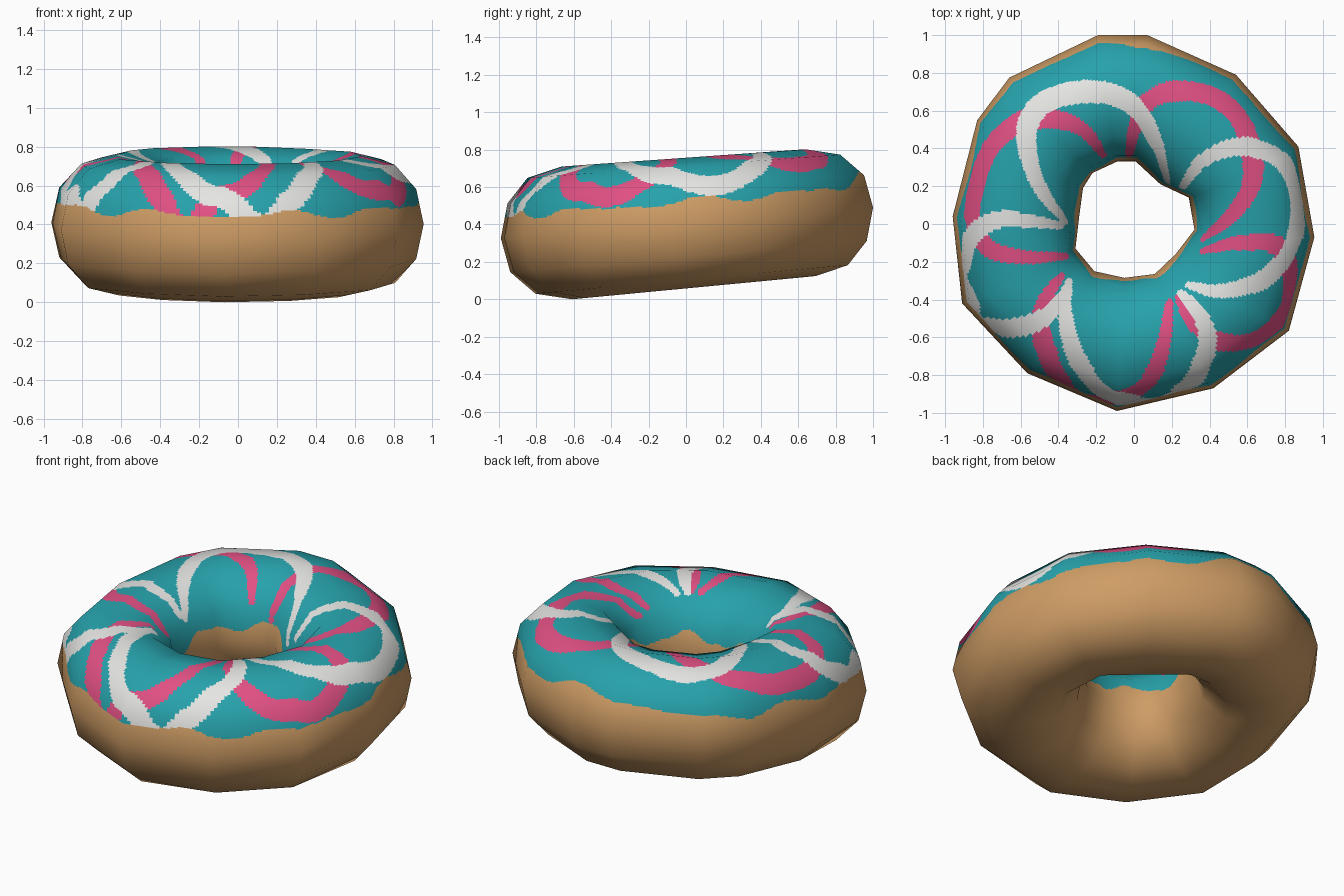
import bpy, math
from mathutils import Vector
from mathutils.bvhtree import BVHTree
from mathutils.kdtree import KDTree

if "Cube" in bpy.data.objects:
    bpy.data.objects.remove(bpy.data.objects["Cube"])

# Rings around the hole: outer x, outer y, inner x, inner y
RINGS = [(-.91, -.42, -.31, -.13), (-.565, -.79, -.21, -.25), (-.09, -.99, -.05, -.285),
         (.42, -.87, .11, -.265), (.82, -.565, .22, -.16), (.955, -.07, .32, -.03),
         (.87, .41, .29, .14), (.54, .79, .14, .21), (.07, 1.0, .01, .33),
         (-.19, 1.0, -.09, .33), (-.66, .775, -.22, .27), (-.83, .55, -.27, .19),
         (-.96, .04, -.29, .04)]
N, M = len(RINGS), 12      # coarse sides
SI, SJ = 24, 20            # fine cuts per coarse face, for the painted icing


def plane(y):
    return .407 + .083 * y


# Coarse tilted ring shape
def ring_point(i, j):
    ox, oy, ix, iy = RINGS[i % N]
    a = 2 * math.pi * j / M
    c = math.copysign(abs(math.cos(a)) ** .9, math.cos(a))
    if abs(math.cos(a)) < 1e-6:
        c = 0
    h = (.347 - .008 * oy) * math.copysign(abs(math.sin(a)) ** .95, math.sin(a))
    x = (ox + ix) / 2 + (ox - ix) / 2 * c
    y = (oy + iy) / 2 + (oy - iy) / 2 * c
    return Vector((x, y - .08 * h * abs(math.sin(a)), plane(y) + h))


def grid_faces(n, m):
    return [(i * m + j, (i + 1) % n * m + j, (i + 1) % n * m + (j + 1) % m, i * m + (j + 1) % m)
            for i in range(n) for j in range(m)]


coarse = [ring_point(i, j) for i in range(N) for j in range(M)]
low = min(p.z for p in coarse)
coarse = [p - Vector((0, 0, low)) for p in coarse]
cfaces = grid_faces(N, M)
normals = [Vector() for _ in coarse]
for f in cfaces:
    p = [coarse[k] for k in f]
    nrm = (p[2] - p[0]).cross(p[3] - p[1]).normalized()
    for k in f:
        normals[k] += nrm
normals = [n.normalized() for n in normals]
tree = BVHTree.FromPolygons(coarse, cfaces)

# Icing swirls, traced from above
W1 = [(-.36, .01), (-.49, .18), (-.56, .37), (-.56, .53), (-.47, .65), (-.28, .70), (-.10, .68),
      (.03, .59), (.12, .42), (.18, .21)]
W2 = [(.25, .19), (.37, .34), (.56, .41), (.75, .36), (.85, .21), (.865, 0), (.79, -.20),
      (.65, -.31), (.45, -.355), (.28, -.32)]
W3 = [(-.34, -.30), (-.365, -.45), (-.33, -.64), (-.25, -.80), (-.11, -.92), (.09, -.935),
      (.28, -.86), (.37, -.72), (.385, -.57), (.32, -.44), (.24, -.36)]
W4 = [(-.38, -.01), (-.55, .015), (-.73, .02), (-.86, -.07), (-.90, -.24), (-.86, -.43),
      (-.76, -.54), (-.60, -.545), (-.47, -.49), (-.38, -.40), (-.34, -.30)]
P1 = [(-.03, .34), (.01, .53), (.09, .66), (.27, .71), (.45, .66), (.58, .53), (.63, .34),
      (.61, .18), (.50, .03), (.36, -.08)]
P2 = [(-.16, .36), (-.26, .49), (-.40, .55), (-.61, .54), (-.76, .40), (-.84, .18), (-.85, 0),
      (-.77, -.13), (-.58, -.175), (-.35, -.17)]
P3 = [(-.38, -.27), (-.47, -.40), (-.495, -.55), (-.44, -.74), (-.34, -.87), (-.15, -.93),
      (.06, -.85), (.15, -.66), (.19, -.40)]
P4 = [(.36, -.14), (.56, -.10), (.77, -.12), (.83, -.29), (.80, -.47), (.66, -.60), (.48, -.63),
      (.32, -.53), (.23, -.38)]


# Lay swirl curves on the surface, with tapering half widths
def swirl_samples(strokes, width):
    pts = []
    for s in strokes:
        q = [Vector(p) for p in s]
        q = [2 * q[0] - q[1]] + q + [2 * q[-1] - q[-2]]
        segs = len(s) - 1
        for k in range(segs):
            a, b, c, d = q[k:k + 4]
            for e in range(24):
                t = e / 24
                p = .5 * (2 * b + (c - a) * t + (2 * a - 5 * b + 4 * c - d) * t * t
                          + (3 * b - a - 3 * c + d) * t ** 3)
                hit = tree.ray_cast(Vector((p.x, p.y, 3)), Vector((0, 0, -1)))[0]
                if hit:
                    pts.append((hit, .018 + width * math.sin(math.pi * (k + t) / segs) ** .8))
    kd = KDTree(len(pts))
    for k, (p, w) in enumerate(pts):
        kd.insert(p, k)
    kd.balance()
    return kd, [w for p, w in pts]


white = swirl_samples([W1, W2, W3, W4], .045)
pink = swirl_samples([P1, P2, P3, P4], .045)


def inside(swirls, p):
    co, k, d = swirls[0].find(p)
    return d < swirls[1][k]


# Wavy lower edge of the icing
def icing_edge(p):
    a = math.atan2(p.y, p.x)
    if math.hypot(p.x, p.y) < .6:
        return .09 + .03 * math.sin(5 * a) + .01 * math.sin(11 * a)
    back = math.exp(-((a - 1.62) / .3) ** 2)
    return .115 + .015 * math.sin(9 * a + 1) + .01 * math.sin(14 * a) + .07 * back


def colour(p):
    if p.z + low - plane(p.y) < icing_edge(p):
        return 0
    return 2 if inside(white, p) else 3 if inside(pink, p) else 1


# Fine mesh keeping the coarse facets and smooth shading
verts, vnorm = [], []
for a in range(N * SI):
    i, u = a // SI, a % SI / SI
    for b in range(M * SJ):
        j, v = b // SJ, b % SJ / SJ
        k = (i * M + j, (i + 1) % N * M + j, (i + 1) % N * M + (j + 1) % M, i * M + (j + 1) % M)
        w = ((1 - u) * (1 - v), u * (1 - v), u * v, (1 - u) * v)
        verts.append(sum((coarse[q] * t for q, t in zip(k, w)), Vector()))
        vnorm.append(sum((normals[q] * t for q, t in zip(k, w)), Vector()).normalized())
faces = grid_faces(N * SI, M * SJ)
mesh = bpy.data.meshes.new("iced_donut")
mesh.from_pydata(verts, [], faces)
for name, rgb in (("dough_brown", (.62, .335, .13)), ("icing_teal", (.02, .36, .41)),
                  ("icing_white", (.78, .78, .76)), ("icing_pink", (.75, .08, .23))):
    mat = bpy.data.materials.new(name)
    mat.diffuse_color = (*rgb, 1)
    mat.use_nodes = True
    mat.node_tree.nodes["Principled BSDF"].inputs["Base Color"].default_value = mat.diffuse_color
    mesh.materials.append(mat)
for poly in mesh.polygons:
    poly.use_smooth = True
    poly.material_index = colour(poly.center)
mesh.normals_split_custom_set_from_vertices([tuple(n) for n in vnorm])
donut = bpy.data.objects.new("iced_donut", mesh)
bpy.context.collection.objects.link(donut)
